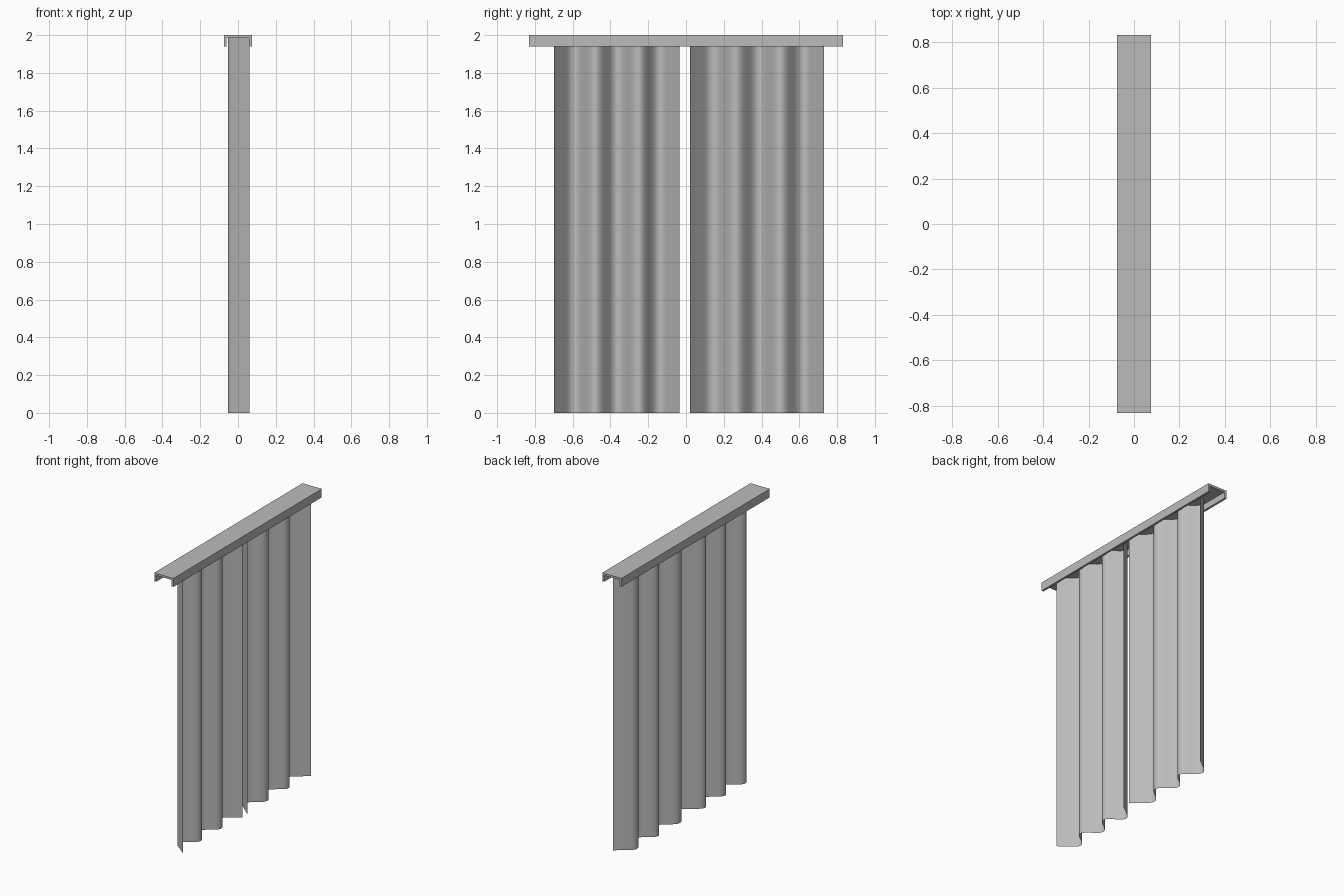
import bpy, bmesh, math
from mathutils import Vector

if "Cube" in bpy.data.objects:
    bpy.data.objects.remove(bpy.data.objects["Cube"], do_unlink=True)

grey = bpy.data.materials.new("plain_grey")
grey.use_nodes = True
COLOUR = (0.5, 0.5, 0.5, 1)
grey.diffuse_color = COLOUR
grey.node_tree.nodes["Principled BSDF"].inputs["Base Color"].default_value = COLOUR


def make_object(name, bm):
    mesh = bpy.data.meshes.new(name)
    bm.to_mesh(mesh)
    bm.free()
    mesh.materials.append(grey)
    obj = bpy.data.objects.new(name, mesh)
    bpy.context.collection.objects.link(obj)
    return obj


def rounded_path(corners, fraction=0.4, steps=10):
    """Polyline through the corners with each inner corner rounded."""
    path = [corners[0]]
    for a, b, c in zip(corners, corners[1:], corners[2:]):
        p, q = b.lerp(a, fraction), b.lerp(c, fraction)
        for i in range(steps + 1):
            t = i / steps
            path.append(p.lerp(b, t).lerp(b.lerp(q, t), t))
    return path + [corners[-1]]


def curtain(name, ys):
    # Pleats swing between the two sides; the hems end on the +x side
    xs = [0.06] + [-0.083, 0.078] * 2 + [-0.083, 0.06]
    path = rounded_path([Vector((x, y, 0)) for x, y in zip(xs, ys)])
    bm = bmesh.new()
    low = [bm.verts.new(p) for p in path]
    high = [bm.verts.new(p + Vector((0, 0, 1.985))) for p in path]
    for i in range(len(path) - 1):
        bm.faces.new((low[i], low[i + 1], high[i + 1], high[i]))
    for f in bm.faces:
        f.smooth = True
    return make_object(name, bm)


# Ceiling rail: a channel open at the bottom and at both ends
profile = [(-0.075, 1.94), (-0.06, 1.94), (-0.06, 1.985), (0.06, 1.985),
           (0.06, 1.94), (0.075, 1.94), (0.075, 2.0), (-0.075, 2.0)]
bm = bmesh.new()
end = bm.faces.new([bm.verts.new((x, -0.83, z)) for x, z in profile])
ext = bmesh.ops.extrude_face_region(bm, geom=[end], use_keep_orig=True)
moved = [v for v in ext["geom"] if isinstance(v, bmesh.types.BMVert)]
bmesh.ops.translate(bm, verts=moved, vec=(0, 1.66, 0))
bmesh.ops.recalc_face_normals(bm, faces=bm.faces)
make_object("curtain_rail", bm)

# Two pleated curtains
curtain("back_curtain", [0.02, 0.145, 0.265, 0.385, 0.50, 0.62, 0.73])
curtain("front_curtain", [-0.035, -0.143, -0.25, -0.365, -0.48, -0.59, -0.70])
